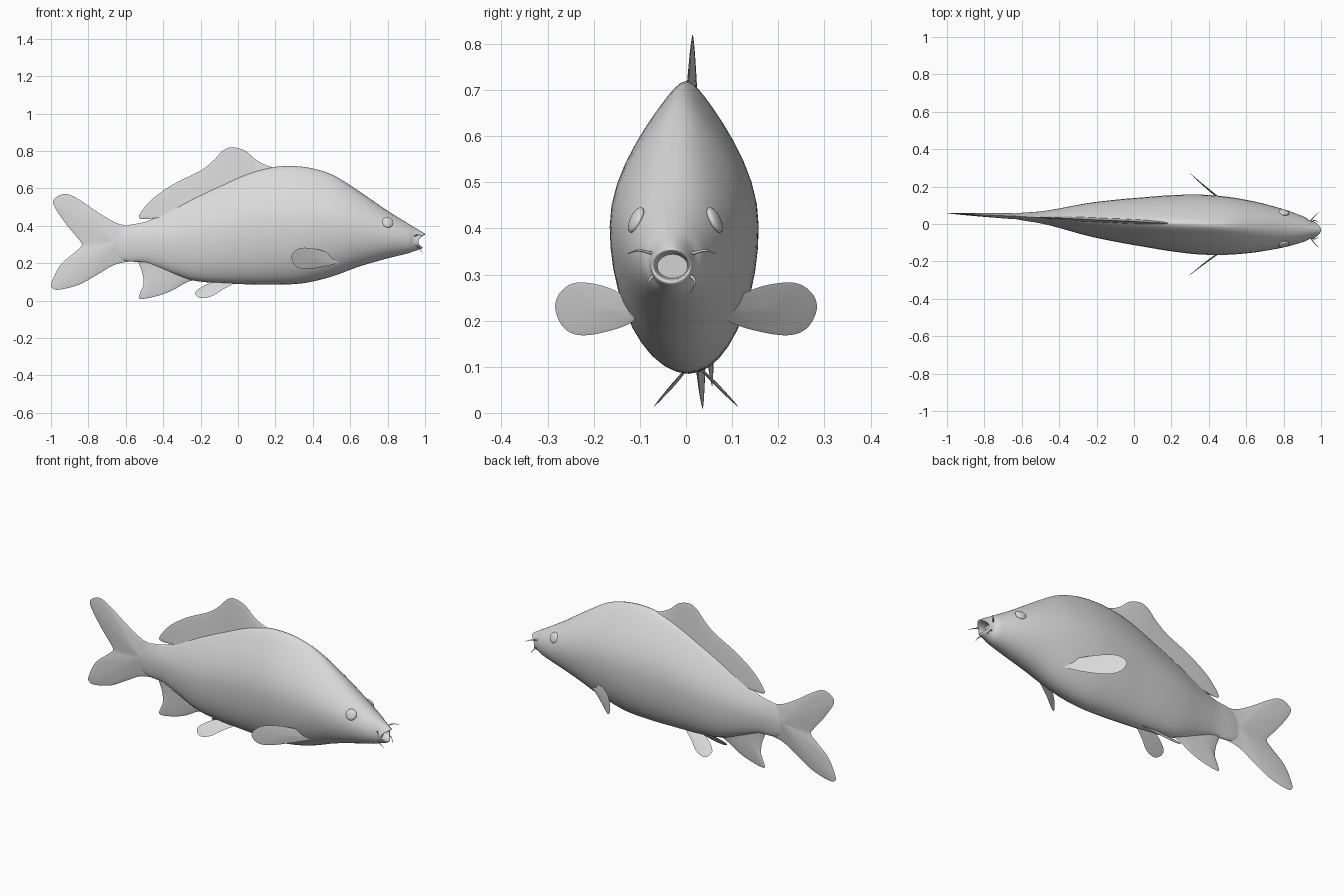
import bpy, bmesh, math
from mathutils import Vector

if "Cube" in bpy.data.objects:
    bpy.data.objects.remove(bpy.data.objects["Cube"])

grey = bpy.data.materials.new("plain_grey")
grey.diffuse_color = (0.7, 0.7, 0.7, 1)
grey.use_nodes = True
grey.node_tree.nodes["Principled BSDF"].inputs["Base Color"].default_value = grey.diffuse_color


def finish(name, bm):
    """Turn a bmesh into a smooth grey object."""
    bmesh.ops.remove_doubles(bm, verts=bm.verts, dist=0.0004)
    bmesh.ops.recalc_face_normals(bm, faces=bm.faces)
    me = bpy.data.meshes.new(name)
    bm.to_mesh(me)
    bm.free()
    me.materials.append(grey)
    ob = bpy.data.objects.new(name, me)
    bpy.context.collection.objects.link(ob)
    bpy.ops.object.select_all(action='DESELECT')
    bpy.context.view_layer.objects.active = ob
    ob.select_set(True)
    bpy.ops.object.shade_smooth_by_angle(angle=math.radians(50))
    return ob


def smooth(points, steps):
    """Catmull-Rom resampling of a point list of any dimension."""
    p = [Vector(q) for q in points]
    p = [2 * p[0] - p[1]] + p + [2 * p[-1] - p[-2]]
    out = []
    for i in range(1, len(p) - 2):
        a, b, c, d = p[i - 1:i + 3]
        for s in range(steps):
            t = s / steps
            out.append(0.5 * (2 * b + (c - a) * t + (2 * a - 5 * b + 4 * c - d) * t * t
                              + (3 * b - a - 3 * c + d) * t ** 3))
    return out + [p[-2]]


def centre(x):
    """The body swings slightly sideways from head to tail."""
    return 0.013 - 0.045 * x


def skin(bm, grid, closed):
    """Quad faces between neighbouring rows of vertices."""
    for r0, r1 in zip(grid, grid[1:]):
        n = len(r0)
        for j in range(n if closed else n - 1):
            k = (j + 1) % n
            bm.faces.new((r0[j], r0[k], r1[k], r1[j]))


# Body: x, top, bottom, half width; the last rows turn inward as the open mouth
rows = [(-0.68, .36, .25, .008), (-0.6, .40, .212, .02), (-0.5, .42, .203, .032),
        (-0.4, .465, .165, .052), (-0.25, .545, .11, .087), (-0.1, .615, .093, .112),
        (0.05, .68, .087, .132), (0.2, .715, .085, .15), (0.35, .715, .093, .16),
        (0.5, .675, .128, .155), (0.65, .583, .183, .135), (0.8, .48, .226, .102),
        (0.9, .418, .25, .070), (0.95, .386, .266, .051), (0.985, .362, .276, .045),
        (0.993, .355, .283, .041), (0.985, .350, .288, .037), (0.94, .344, .292, .033)]
SEG = 40
bm = bmesh.new()
grid = []
for x, top, bot, half in smooth(rows, 4):
    pinch = 0.55 * min(1, max(0.1, (0.85 - x) / 0.4))
    lip = min(1, max(0, (x - 0.92) / 0.06))
    ring = []
    for j in range(SEG):
        a = math.tau * j / SEG
        c, s = math.cos(a), math.sin(a)
        y = half * s * (1 - pinch * max(0, c) ** 2)
        px = x + lip * (0.007 * c - 0.028 * s * s)
        ring.append(bm.verts.new((px, centre(x) + y, (top + bot) / 2 + (top - bot) / 2 * c)))
    grid.append(ring)
skin(bm, grid, True)
bm.faces.new(grid[0])
bm.faces.new(grid[-1])
finish("body", bm)


def fin(name, rim, spine, thick, offset=lambda x, z: 0, side=1):
    """Thin lens-shaped fin spanned between an inner spine and its outer rim (x, z)."""
    rim = smooth(rim, 5)
    n = len(rim)
    bm = bmesh.new()
    for face in (-1, 1):
        grid = []
        for v in (0, .2, .4, .6, .75, .88, .96, 1):
            row = []
            for i, r in enumerate(rim):
                p = Vector(spine[0]).lerp(Vector(spine[1]), i / (n - 1)).lerp(r, v)
                y = centre(p.x) + side * offset(p.x, p.y) + face * thick * (1 - v) ** 0.7
                row.append(bm.verts.new((p.x, y, p.y)))
            grid.append(row)
        skin(bm, grid, False)
    bmesh.ops.remove_doubles(bm, verts=bm.verts, dist=0.0004)
    bmesh.ops.dissolve_degenerate(bm, edges=bm.edges, dist=0.0001)
    return finish(name, bm)


# Single fins
fin("dorsal_fin",
    [(.19, .71), (.14, .728), (.09, .757), (.04, .80), (-.03, .82), (-.08, .802), (-.13, .75),
     (-.2, .695), (-.34, .625), (-.45, .55), (-.51, .485), (-.53, .445), (-.5, .435),
     (-.46, .442), (-.44, .43)],
    [(.17, .68), (-.42, .42)], .014)
fin("tail_fin",
    [(-.53, .40), (-.63, .408), (-.73, .46), (-.85, .54), (-.92, .57), (-.975, .55),
     (-.985, .51), (-.92, .41), (-.85, .325), (-.835, .295), (-.87, .26), (-.95, .19),
     (-.995, .10), (-.995, .07), (-.96, .058), (-.85, .085), (-.75, .14), (-.65, .195),
     (-.53, .215)],
    [(-.65, .31), (-.65, .31)], .016)
fin("anal_fin",
    [(-.22, .115), (-.28, .095), (-.35, .055), (-.42, .028), (-.5, .01), (-.53, .014),
     (-.522, .045), (-.505, .09), (-.512, .15), (-.535, .21)],
    [(-.26, .15), (-.48, .24)], .014)

# Paired fins, eyes and barbels
for side, tag in ((-1, "right"), (1, "left")):
    fin("pectoral_fin_" + tag,
        [(.55, .215), (.5, .248), (.42, .275), (.34, .282), (.298, .26), (.286, .225),
         (.31, .183), (.36, .168), (.45, .18), (.53, .2), (.55, .215)],
        [(.42, .225), (.42, .225)], .006,
        lambda x, z: 0.10 + 0.18 * max(0, (.535 - x) / .245) ** 1.2, side)
    fin("pelvic_fin_" + tag,
        [(-.02, .093), (-.07, .108), (-.13, .1), (-.19, .075), (-.228, .045), (-.215, .02),
         (-.18, .014), (-.13, .028), (-.08, .06), (-.02, .093)],
        [(-.14, .06), (-.14, .06)], .005,
        lambda x, z: 0.022 + 0.065 * (.088 - z) / .07, side)

    # Eye: flattened ball tilted to lie on the cheek
    bm = bmesh.new()
    bmesh.ops.create_uvsphere(bm, u_segments=24, v_segments=14, radius=.03)
    eye = finish("eye_" + tag, bm)
    eye.scale = (1, 1, .4)
    normal = Vector((.22, side * .85, .4))
    eye.rotation_euler = normal.to_track_quat('Z', 'Y').to_euler()
    eye.location = (.8, centre(.8) + side * .085, .418)

    # Barbels: tapered whiskers around the mouth
    for part, pts in (("upper", [(.94, .04, .345), (.965, .072, .352), (.99, .095, .345)]),
                      ("lower", [(.945, .036, .30), (.965, .050, .285), (.985, .040, .258)])):
        cu = bpy.data.curves.new("barbel", 'CURVE')
        cu.dimensions = '3D'
        cu.bevel_depth = .004
        cu.bevel_resolution = 2
        cu.use_fill_caps = True
        path = smooth(pts, 5)
        sp = cu.splines.new('POLY')
        sp.points.add(len(path) - 1)
        for i, q in enumerate(path):
            sp.points[i].co = (q.x, centre(q.x) + side * q.y, q.z, 1)
            sp.points[i].radius = 1 - 0.8 * i / (len(path) - 1)
        cu.materials.append(grey)
        ob = bpy.data.objects.new(part + "_barbel_" + tag, cu)
        bpy.context.collection.objects.link(ob)
